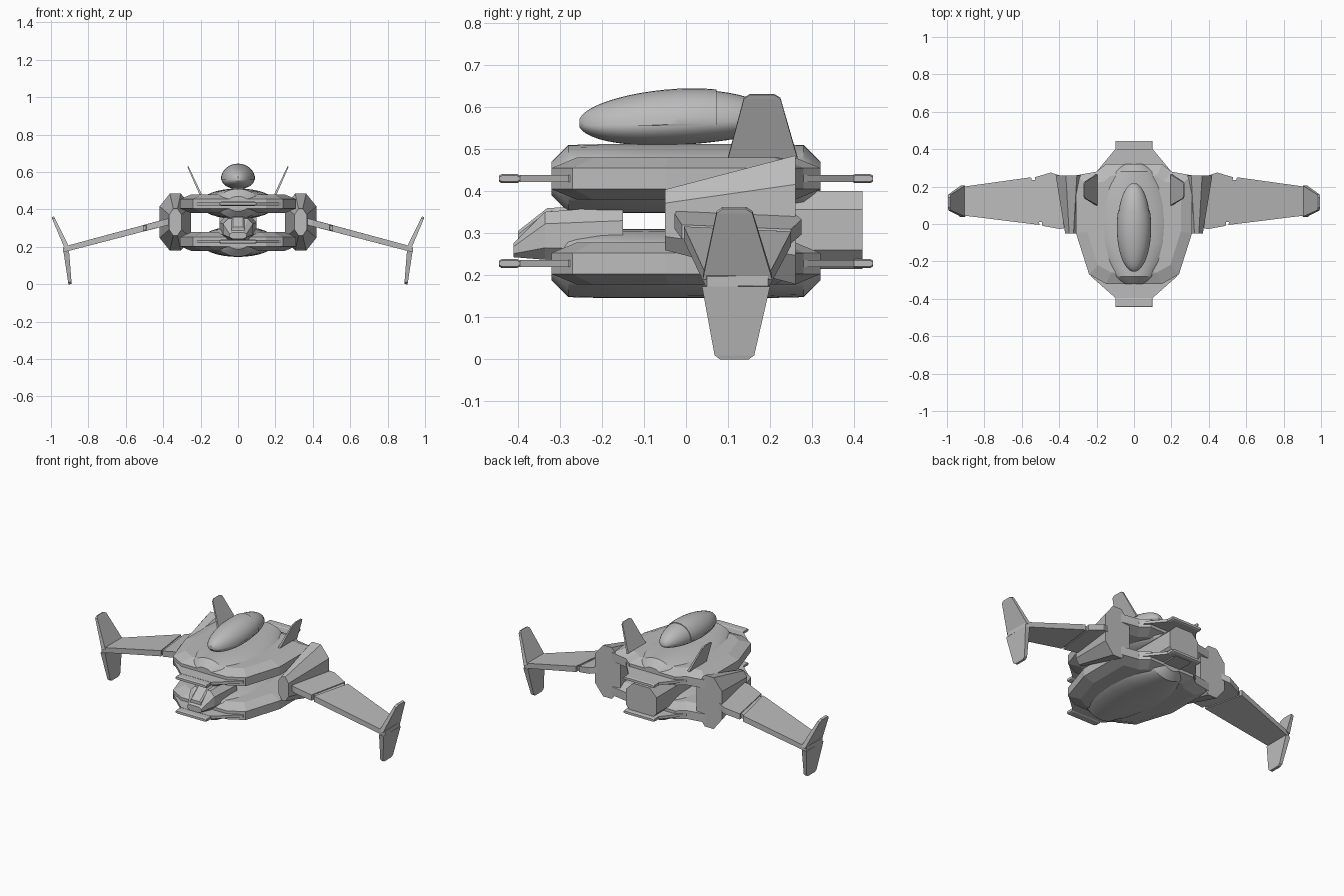
import bpy, bmesh, math
from mathutils import Vector

cube = bpy.data.objects.get("Cube")
if cube:
    bpy.data.objects.remove(cube, do_unlink=True)

hull_grey = bpy.data.materials.new("hull_grey")
hull_grey.use_nodes = True
GREY = (0.5, 0.5, 0.5, 1)
hull_grey.diffuse_color = GREY
hull_grey.node_tree.nodes["Principled BSDF"].inputs["Base Color"].default_value = GREY


def loft(name, rings, mirror=False, smooth=False):
    """Skin a list of equal-length point rings and cap both ends."""
    bm = bmesh.new()
    loops = [[bm.verts.new(p) for p in ring] for ring in rings]
    n = len(loops[0])
    for a, b in zip(loops, loops[1:]):
        for i in range(n):
            j = (i + 1) % n
            bm.faces.new((a[i], a[j], b[j], b[i]))
    bm.faces.new(loops[0])
    bm.faces.new(loops[-1])
    bmesh.ops.recalc_face_normals(bm, faces=bm.faces)
    mesh = bpy.data.meshes.new(name)
    bm.to_mesh(mesh)
    bm.free()
    mesh.materials.append(hull_grey)
    obj = bpy.data.objects.new(name, mesh)
    bpy.context.collection.objects.link(obj)
    if mirror:
        obj.modifiers.new("mirror", "MIRROR")
    if smooth:
        bpy.ops.object.select_all(action="DESELECT")
        obj.select_set(True)
        bpy.context.view_layer.objects.active = obj
        bpy.ops.object.shade_smooth_by_angle(angle=math.radians(28))
    return obj


def symmetric(half):
    """Close a right-hand outline with its mirror image."""
    return half + [(-x, y) for x, y in reversed(half)]


def slab(name, half, levels):
    """Stack scaled copies of a plan outline at (height, inset) levels."""
    plan = symmetric(half)
    loft(name, [[(x * (1 - i / 0.31), y * (1 - i / 0.32), z) for x, y in plan]
                for z, i in levels])


def octagon(y, cx, cz, rx, rz, cut_x, cut_z):
    """Chamfered rectangle facing along y."""
    pts = [(rx, rz - cut_z), (rx - cut_x, rz), (cut_x - rx, rz), (-rx, rz - cut_z),
           (-rx, cut_z - rz), (cut_x - rx, -rz), (rx - cut_x, -rz), (rx, cut_z - rz)]
    return [(cx + x, y, cz + z) for x, z in pts]


def fin(name, root, tip, root_y, tip_y, thick):
    """Thin tapered blade between two (x, z) stations, with clipped tip."""
    a, b = Vector((root[0], 0, root[1])), Vector((tip[0], 0, tip[1]))
    side = (b - a).cross(Vector((0, 1, 0))).normalized()
    rings = []
    for t, clip, w in ((0, 0, thick), (0.94, 0, thick * 0.6), (1, 0.012, thick * 0.5)):
        c = a.lerp(b, t)
        y0 = root_y[0] + (tip_y[0] - root_y[0]) * t + clip
        y1 = root_y[1] + (tip_y[1] - root_y[1]) * t - clip
        rings.append([c + side * s * w / 2 + Vector((0, y, 0))
                      for s, y in ((-1, y0), (1, y0), (1, y1), (-1, y1))])
    loft(name, rings, mirror=True)


# Two stacked hulls: bevelled rim, domed core, thin decks with end tabs
rim_plan = [(0.15, -0.32), (0.24, -0.27), (0.31, -0.05), (0.31, 0.26), (0.2, 0.28), (0.15, 0.32)]
deck_plan = [(0.1, -0.395), (0.23, -0.28), (0.2, 0.28), (0.1, 0.40)]
for label, zc in (("upper", 0.43), ("lower", 0.228)):
    slab(label + "_rim", rim_plan,
         [(zc - 0.05, 0.06), (zc - 0.025, 0), (zc + 0.025, 0), (zc + 0.05, 0.06)])
    slab(label + "_deck", deck_plan, [(zc - 0.008, 0), (zc + 0.008, 0)])
    for end, y in (("front", -0.42), ("rear", 0.42)):
        loft(label + "_" + end + "_tab",
             [octagon(y + d, 0, zc, 0.1, h, 0.01, 0.004)
              for d, h in ((-0.025, 0.007), (-0.018, 0.011), (0.018, 0.011), (0.025, 0.007))])
    rings = []
    for y in [-0.32, -0.3, -0.28, -0.2, -0.1, 0, 0.1, 0.2, 0.28, 0.3, 0.32]:
        w = 0.205 * math.sqrt(1 - (y / 0.335) ** 2)
        h = min(0.082, 0.04 + 0.32 - abs(y))
        rings.append([(w * math.cos(k * math.pi / 16), y, zc + h * math.sin(k * math.pi / 16))
                      for k in range(32)])
    loft(label + "_dome", rings, smooth=True)


# Cockpit pod and the slightly raised canopy shell over its front
def egg(name, grow, y_end, low):
    rings = []
    for k in range(1, 24):
        t = -math.cos(k * math.pi / 24)
        y = -0.018 + 0.237 * t
        if y > y_end:
            break
        s = math.sqrt(1 - t * t)
        ring = []
        for j in range(32):
            a = j * math.pi / 16
            up = math.sin(a)
            z = 0.56 + (0.08 if up > 0 else 0.05) * s * up
            z += 0.012 * t * s
            ring.append(((0.088 + grow) * s * math.cos(a), y, max(z + grow * up, low)))
        rings.append(ring)
    loft(name, rings, smooth=True)


egg("cockpit_pod", 0, 1, 0)
egg("canopy", 0.004, 0.08, 0.556)

# Nose block and rear engine between the hulls
loft("nose_block", [octagon(y, 0, z, rx, rz, rx * 0.35, rz * 0.5) for y, z, rx, rz in
                    ((-0.41, 0.26, 0.045, 0.017), (-0.335, 0.294, 0.08, 0.057),
                     (-0.15, 0.295, 0.1, 0.07))])
loft("nose_wedge", [octagon(y, 0, z, 0.035, rz, 0.008, 0.008) for y, z, rz in
                    ((-0.4, 0.275, 0.03), (-0.33, 0.3, 0.06), (-0.2, 0.3, 0.065))])
loft("engine", [octagon(y, 0, 0.308, 0.1, 0.093, 0.045, 0.045) for y in (0.02, 0.42)])

# Side pods flaring toward the rear
loft("side_pod", [octagon(y, 0.335, 0.332, rx, rz, rx * 0.65, rz * 0.45) for y, rx, rz in
                  ((-0.05, 0.033, 0.072), (0.26, 0.084, 0.153))], mirror=True)


# Wings: root block, joint and tapered panel all on one drooping line
def wing_part(name, stations):
    rings = []
    for x_front, x_back, y0, y1, h in stations:
        ring = []
        for s, order in ((-1, (0, 1)), (1, (1, 0))):
            for k in order:
                x = (x_front, x_back)[k]
                z = 0.327 - 0.265 * (x - 0.4)
                ring.append((x, (y0, y1)[k], z + s * h))
        rings.append(ring)
    loft(name, rings, mirror=True)


wing_part("wing_root", [(0.36, 0.40, -0.02, 0.26, 0.018), (0.395, 0.445, -0.027, 0.275, 0.018),
                        (0.49, 0.53, -0.01, 0.25, 0.017)])
wing_part("wing_joint", [(0.47, 0.51, 0.01, 0.235, 0.012), (0.52, 0.56, 0.01, 0.235, 0.012)])
wing_part("wing_panel", [(0.505, 0.55, -0.005, 0.25, 0.017), (0.91, 0.91, 0.045, 0.2, 0.015),
                         (0.935, 0.93, 0.05, 0.195, 0.012)])

# Upright fins on the hull and the two blades at each wing tip
fin("hull_fin", (0.2, 0.48), (0.268, 0.63), (0.1, 0.265), (0.14, 0.222), 0.012)
fin("wing_tip_upper_fin", (0.915, 0.195), (0.99, 0.36), (0.04, 0.205), (0.075, 0.155), 0.025)
fin("wing_tip_lower_fin", (0.918, 0.175), (0.898, 0.0), (0.038, 0.2), (0.07, 0.16), 0.03)
